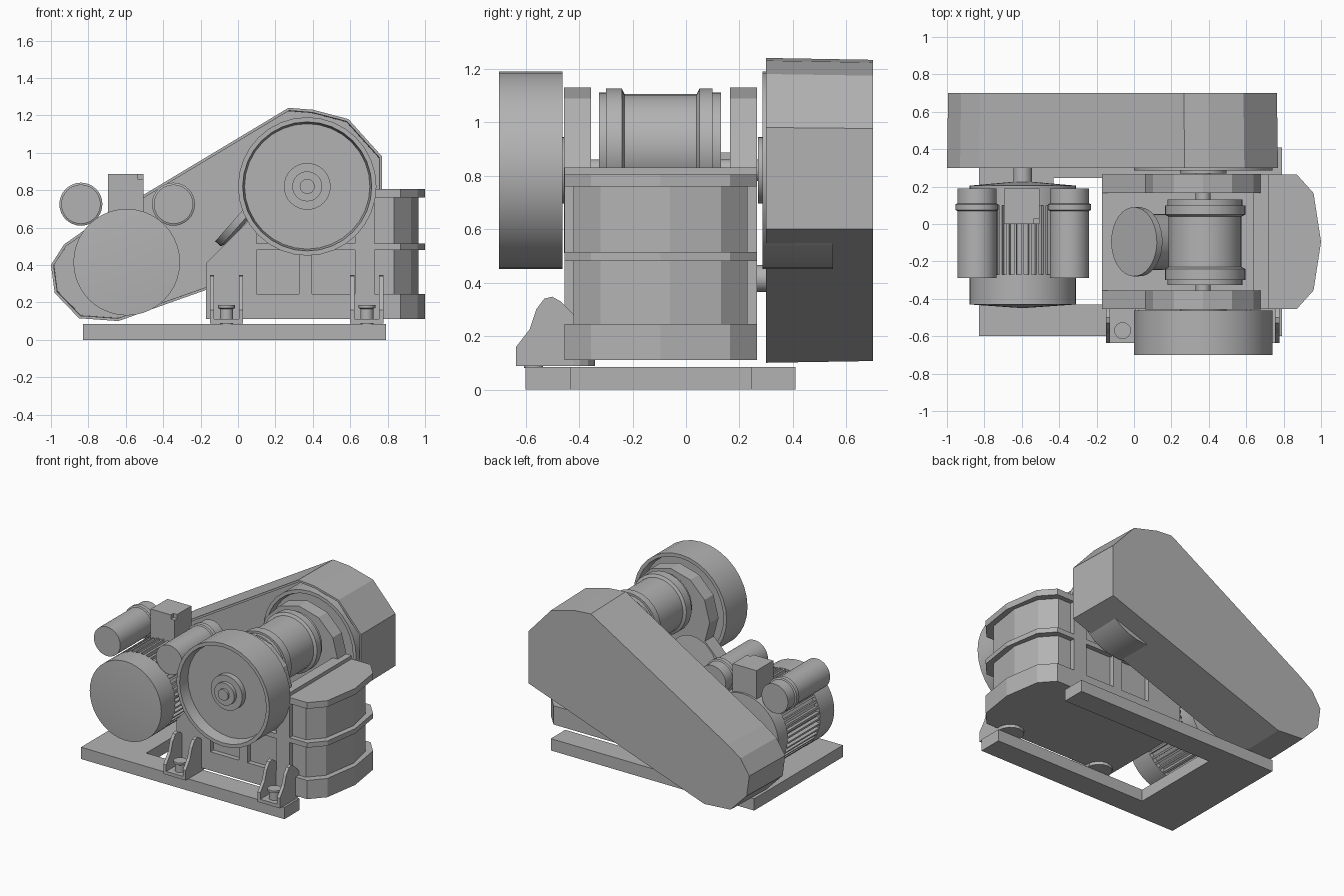
import bpy, bmesh
from math import sin, cos, pi, radians
from mathutils import Vector, Matrix

old = bpy.data.objects.get("Cube")
if old:
    bpy.data.objects.remove(old, do_unlink=True)

grey = bpy.data.materials.new("machine_grey")
grey.use_nodes = True
COLOUR = (0.45, 0.45, 0.45, 1)
grey.diffuse_color = COLOUR
grey.node_tree.nodes["Principled BSDF"].inputs["Base Color"].default_value = COLOUR

MID = -0.095          # middle plane of the machine body, along y
SHAFT = (0.37, 0.82)  # main shaft position, x and z


def finish(name, bm, smooth=False):
    bmesh.ops.recalc_face_normals(bm, faces=bm.faces)
    mesh = bpy.data.meshes.new(name)
    bm.to_mesh(mesh)
    bm.free()
    mesh.materials.append(grey)
    ob = bpy.data.objects.new(name, mesh)
    bpy.context.collection.objects.link(ob)
    if smooth:
        bpy.ops.object.select_all(action='DESELECT')
        ob.select_set(True)
        bpy.context.view_layer.objects.active = ob
        bpy.ops.object.shade_smooth_by_angle(angle=radians(32))
    return ob


def place(axis, u, v, w):
    """Map a profile point and a depth to space."""
    return {'x': (w, u, v), 'y': (u, w, v), 'z': (u, v, w)}[axis]


def prism(name, pts, axis, a, b):
    """Extrude a closed profile along an axis."""
    bm = bmesh.new()
    rings = [[bm.verts.new(place(axis, u, v, w)) for u, v in pts] for w in (a, b)]
    n = len(pts)
    for i in range(n):
        j = (i + 1) % n
        bm.faces.new((rings[0][i], rings[0][j], rings[1][j], rings[1][i]))
    bm.faces.new(rings[0])
    bm.faces.new(rings[1])
    return finish(name, bm)


def box(name, x, y, z):
    return prism(name, [(x[0], y[0]), (x[1], y[0]), (x[1], y[1]), (x[0], y[1])], 'z', *z)


def lathe(name, profile, centre, seg=32, matrix=None):
    """Turn (radius, y) points about an axis along y through centre (x, z)."""
    bm = bmesh.new()
    cx, cz = centre
    rings = []
    for r, y in profile:
        count = seg if r > 0 else 1
        rings.append([bm.verts.new((cx + r * cos(2 * pi * k / seg), y,
                                    cz + r * sin(2 * pi * k / seg))) for k in range(count)])
    for p, q in zip(rings, rings[1:]):
        for k in range(seg):
            j = (k + 1) % seg
            loop = [p[k % len(p)], p[j % len(p)], q[j % len(q)], q[k % len(q)]]
            bm.faces.new(list(dict.fromkeys(loop)))
    if matrix:
        bm.transform(matrix)
    return finish(name, bm, True)


def both_sides(name, pts, near, far):
    """Profile in x and z, repeated on both sides of the body."""
    prism("front_" + name, pts, 'y', near, far)
    prism("back_" + name, pts, 'y', 2 * MID - near, 2 * MID - far)


def rect(x0, x1, z0, z1):
    return [(x0, z0), (x1, z0), (x1, z1), (x0, z1)]


# Base frame, open at the right end
prism("base_frame", [(-0.83, -0.6), (0.79, -0.6), (0.79, -0.43), (-0.43, -0.43),
                     (-0.43, 0.245), (0.79, 0.245), (0.79, 0.41), (-0.83, 0.41)], 'z', 0, 0.085)

# Side walls with bearing discs and raised ribs
wall = [(-0.17, 0.11), (-0.17, 0.41), (0.1, 0.68), (0.3, 0.8), (0.73, 0.8), (0.73, 0.11)]
both_sides("wall", wall, -0.42, -0.355)
disc = [(SHAFT[0] + 0.31 * cos(pi * k / 6), SHAFT[1] + 0.31 * sin(pi * k / 6)) for k in range(12)]
both_sides("bearing_plate", disc, -0.456, -0.355)
both_sides("corner_rib", [(-0.17, 0.11), (-0.17, 0.41), (0.1, 0.68), (0.1, 0.11)], -0.455, -0.42)
both_sides("bottom_band", rect(0.1, 0.73, 0.11, 0.245), -0.455, -0.42)
both_sides("middle_band", rect(0.1, 0.73, 0.48, 0.515), -0.455, -0.42)
both_sides("centre_rib", rect(0.325, 0.395, 0.245, 0.6), -0.455, -0.42)
both_sides("end_rib", rect(0.625, 0.73, 0.245, 0.8), -0.455, -0.42)
box("body_core", (-0.17, 0.7), (-0.36, 0.17), (0.11, 0.41))

# Rounded end block with three bands
half = [(0.87, 0.36), (0.96, 0.26), (1.0, 0.0)]


def end_plan(inset):
    side = [(x - inset, w - inset) for x, w in half]
    return ([(0.66, MID - side[0][1])] + [(x, MID - w) for x, w in side]
            + [(x, MID + w) for x, w in side[1::-1]] + [(0.66, MID + side[0][1])])


prism("end_block", end_plan(0.035), 'z', 0.11, 0.78)
for label, z0, z1 in (("bottom", 0.11, 0.245), ("middle", 0.48, 0.515), ("top", 0.76, 0.805)):
    prism("end_band_" + label, end_plan(0), 'z', z0, z1)
box("end_cap_lip", (0.64, 0.72), (-0.455, 0.265), (0.77, 0.83))

# Bearing barrel between the walls
lathe("bearing_barrel", [(0, -0.325), (0.2, -0.325), (0.2, -0.3), (0.215, -0.3), (0.215, -0.24),
                         (0.195, -0.23), (0.195, 0.04), (0.215, 0.05), (0.215, 0.1),
                         (0.2, 0.1), (0.2, 0.13), (0, 0.13)], (0.38, 0.91))
lathe("main_shaft", [(0, -0.7), (0.04, -0.7), (0.04, 0.66), (0, 0.66)], SHAFT, 24)

# Slanted inlet with a flange
axis = Vector((0.75, 0, -0.66)).normalized()
tilt = Matrix.Translation((0.0, MID, 0.665)) @ Vector((0, 1, 0)).rotation_difference(axis).to_matrix().to_4x4()
lathe("inlet", [(0, 0), (0.185, 0), (0.185, 0.04), (0.15, 0.055), (0.15, 0.4), (0, 0.4)],
      (0, 0), 32, tilt)

# Flywheels: a dished front one and a belt one inside the guard
lathe("front_flywheel", [(0, -0.685), (0.08, -0.685), (0.08, -0.66), (0.125, -0.66), (0.125, -0.62),
                         (0.335, -0.62), (0.345, -0.7), (0.37, -0.7), (0.37, -0.462), (0.345, -0.462),
                         (0.335, -0.53), (0.125, -0.53), (0.125, -0.45), (0, -0.45)], SHAFT)
lathe("belt_flywheel", [(0, 0.27), (0.125, 0.27), (0.125, 0.33), (0.335, 0.33), (0.345, 0.287),
                        (0.37, 0.287), (0.37, 0.55), (0, 0.55)], SHAFT)

# Belt guard: a tapered tray, open toward the machine
outline = [(-0.64, 0.1), (-0.85, 0.115), (-0.98, 0.25), (-1.0, 0.4), (-0.93, 0.51), (-0.83, 0.58),
           (0.27, 1.24), (0.4, 1.23), (0.59, 1.18), (0.77, 0.98), (0.77, 0.6)]
bm = bmesh.new()
front = [bm.verts.new((x, 0.3, z)) for x, z in outline]
back = [bm.verts.new((-0.1 + (x + 0.1) * 0.993, 0.7, 0.65 + (z - 0.65) * 0.988)) for x, z in outline]
for i in range(len(outline)):
    j = (i + 1) % len(outline)
    bm.faces.new((front[i], front[j], back[j], back[i]))
bm.faces.new(back)
guard = finish("belt_guard", bm)
# Keep the shell inside the outline whichever way the open tray was oriented
outward = guard.data.polygons[len(outline)].normal.y > 0
shell = guard.modifiers.new("shell", 'SOLIDIFY')
shell.thickness = 0.015
shell.offset = -1 if outward else 1

# Motor with end housings, cooling fins and pulley
MOTOR = (-0.595, 0.415)
lathe("motor_core", [(0, -0.45), (0.285, -0.43), (0.285, -0.27), (0.255, -0.27), (0.255, 0.1),
                     (0.285, 0.1), (0.285, 0.205), (0, 0.23)], MOTOR, 40)
bm = bmesh.new()
for k in range(44):
    turn = Matrix.Translation((MOTOR[0], -0.085, MOTOR[1])) @ Matrix.Rotation(2 * pi * k / 44, 4, 'Y')
    bmesh.ops.create_cube(bm, size=1, matrix=turn @ Matrix.Translation((0.265, 0, 0))
                          @ Matrix.Diagonal((0.036, 0.38, 0.014, 1)))
finish("motor_fins", bm)
lathe("motor_shaft", [(0, 0.2), (0.05, 0.2), (0.05, 0.38), (0.15, 0.38), (0.15, 0.55), (0, 0.55)], MOTOR)

# Side canisters on the motor
for side, cx in (("right", -0.84), ("left", -0.345)):
    lathe(side + "_canister", [(0, -0.29), (0.105, -0.29), (0.105, 0.07), (0.115, 0.075),
                               (0.115, 0.105), (0.105, 0.11), (0.105, 0.19), (0, 0.19)], (cx, 0.725))

# Terminal box with a notched corner
terminal = box("terminal_box", (-0.695, -0.505), (0, 0.19), (0.66, 0.887))
notch = box("notch_cutter", (-0.535, -0.48), (-0.03, 0.03), (0.857, 0.91))
notch.hide_render = True
notch.hide_viewport = True
cut = terminal.modifiers.new("notch", 'BOOLEAN')
cut.operation = 'DIFFERENCE'
cut.object = notch

# Front mounting brackets with bolts
gusset = [(-0.635, 0.09), (-0.635, 0.16), (-0.585, 0.225), (-0.56, 0.3), (-0.53, 0.34),
          (-0.5, 0.347), (-0.47, 0.33), (-0.42, 0.28), (-0.42, 0.09)]
for side, x in (("right", -0.15), ("left", 0.6)):
    for k, gx in enumerate((x, x + 0.155)):
        prism(f"{side}_bracket_gusset_{k + 1}", gusset, 'x', gx, gx + 0.023)
    foot = [(x + 0.089 + 0.089 * cos(pi * k / 8), -0.43 + 0.089 * sin(pi * k / 8)) for k in range(9)]
    prism(side + "_bracket_foot", [(x, -0.635), (x + 0.178, -0.635)] + foot, 'z', 0.088, 0.112)
    upright = Matrix.Translation((x + 0.089, -0.57, 0)) @ Matrix.Rotation(pi / 2, 4, 'X')
    lathe(side + "_bolt", [(0, 0.08), (0.035, 0.08), (0.035, 0.165), (0.045, 0.17),
                           (0.045, 0.185), (0, 0.185)], (0, 0), 16, upright)
